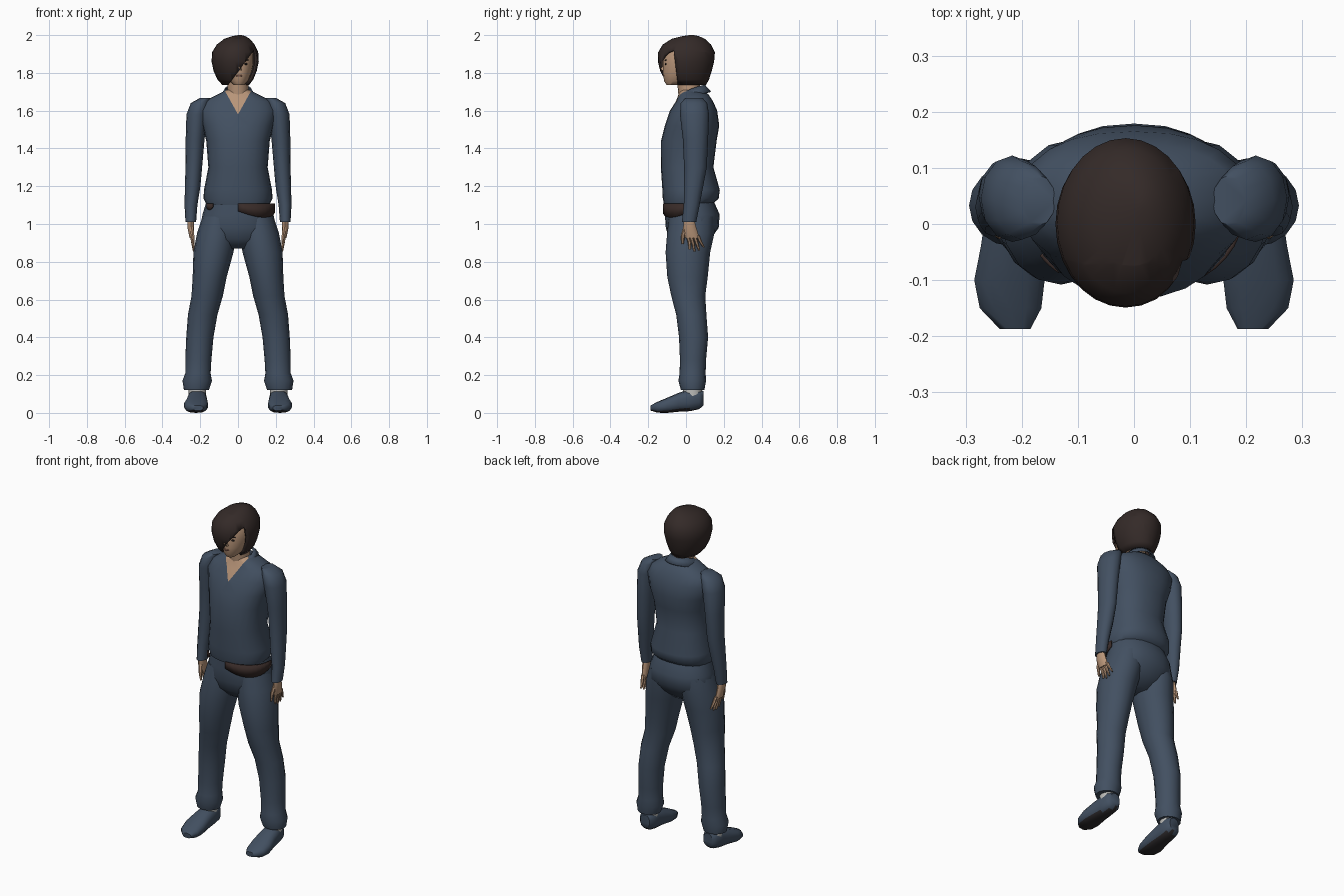
import bpy, bmesh
from math import sin, cos, pi, radians, copysign
from mathutils import Vector

cube = bpy.data.objects.get("Cube")
if cube:
    bpy.data.objects.remove(cube, do_unlink=True)


def material(name, r, g, b):
    m = bpy.data.materials.new(name)
    m.use_nodes = True
    m.diffuse_color = (r, g, b, 1)
    shader = m.node_tree.nodes["Principled BSDF"]
    shader.inputs["Base Color"].default_value = (r, g, b, 1)
    shader.inputs["Roughness"].default_value = 0.9
    return m


CLOTH = material("slate blue cloth", .055, .08, .12)
SKIN = material("skin", .48, .3, .19)
HAIR = material("dark brown hair", .034, .023, .021)
BELT = material("brown leather", .04, .024, .021)
LIPS = material("lips", .3, .14, .1)
EYES = material("dark eyes", .02, .015, .015)
SOCK = material("pale sock", .5, .5, .48)
SOLE = material("dark sole", .025, .022, .024)


def oval(a, rx, ry, power=2.0):
    """Point on a superellipse, angle zero facing the front."""
    bend = lambda v: copysign(abs(v) ** (2 / power), v)
    return rx * bend(sin(a)), -ry * bend(cos(a))


def finish(name, bm, mats, angle=50):
    bmesh.ops.recalc_face_normals(bm, faces=bm.faces)
    mesh = bpy.data.meshes.new(name)
    bm.to_mesh(mesh)
    bm.free()
    for m in mats:
        mesh.materials.append(m)
    ob = bpy.data.objects.new(name, mesh)
    bpy.context.collection.objects.link(ob)
    bpy.ops.object.select_all(action="DESELECT")
    ob.select_set(True)
    bpy.context.view_layer.objects.active = ob
    bpy.ops.object.shade_smooth_by_angle(angle=radians(angle))
    return ob


def loft_mesh(rings, side=1, n=16, power=2.0, along_y=False):
    """Skin closed rings given as (x, y, z, half width, half depth)."""
    bm = bmesh.new()
    loops = []
    for x, y, z, rx, ry in rings:
        loop = []
        for i in range(n):
            u, v = oval(2 * pi * i / n, rx, ry, power)
            co = (side * (x + u), y, z + v) if along_y else (side * (x + u), y + v, z)
            loop.append(bm.verts.new(co))
        loops.append(loop)
    for a, b in zip(loops, loops[1:]):
        for i in range(n):
            j = (i + 1) % n
            bm.faces.new((a[i], a[j], b[j], b[i]))
    bm.faces.new(loops[0])
    bm.faces.new(loops[-1])
    bmesh.ops.recalc_face_normals(bm, faces=bm.faces)
    return bm


def loft(name, rings, mat, **kw):
    return finish(name, loft_mesh(rings, **kw), [mat])


def strip(name, top, bottom, mat, thick):
    """Band between two rows of points."""
    bm = bmesh.new()
    rows = [[bm.verts.new(p) for p in row] for row in (top, bottom)]
    for i in range(len(top) - 1):
        bm.faces.new((rows[0][i], rows[0][i + 1], rows[1][i + 1], rows[1][i]))
    ob = finish(name, bm, [mat])
    mod = ob.modifiers.new("thickness", "SOLIDIFY")
    mod.thickness = thick
    mod.offset = 0


def cut(bm, co, no, keep=lambda c: True):
    faces = [f for f in bm.faces if keep(f.calc_center_median())]
    geom = faces + list({e for f in faces for e in f.edges}) + list({v for f in faces for v in f.verts})
    bmesh.ops.bisect_plane(bm, geom=geom, plane_co=Vector(co), plane_no=Vector(no))


# Shirt body with an open V neck
bm = loft_mesh([(0, .01, 1.1, .165, .125), (0, .025, 1.135, .183, .148),
                (0, .027, 1.18, .18, .152), (0, .006, 1.3, .157, .139),
                (0, .015, 1.44, .168, .147), (0, .032, 1.52, .188, .144),
                (0, .04, 1.6, .205, .125), (0, .045, 1.65, .18, .098),
                (0, .04, 1.685, .11, .08), (0, .03, 1.71, .06, .06)], n=24, power=2.3)
for s in (-1, 1):
    cut(bm, (0, 0, 1.58), (s * 1.8, 0, -1), lambda c: c.y < .02 and c.z > 1.51)
for f in bm.faces:
    c = f.calc_center_median()
    f.material_index = int(c.y < .02 and c.z > 1.58 + 1.8 * abs(c.x))
finish("shirt_body", bm, [CLOTH, SKIN])

# Collar wrapped round the neck, tips dropping at the front
top, bottom = [], []
for i in range(17):
    t = i / 8 - 1
    u, v = oval(pi + t * 2.5, 1, 1)
    top.append((.066 * u, .026 + .07 * v, 1.735 - .055 * t * t))
    bottom.append((.092 * u, .03 + .1 * v, 1.7 - .075 * t * t))
strip("collar", top, bottom, CLOTH, .008)

# Trouser seat
loft("trouser_seat", [(0, .015, 1.15, .16, .125), (0, .022, 1.11, .17, .13),
                      (0, .033, 1.05, .188, .145), (0, .033, .98, .2, .14),
                      (0, .02, .92, .16, .11), (0, .015, .87, .07, .06)],
     CLOTH, n=20, power=2.2)

# Belt pieces showing under the shirt hem
for name, start, end, drop in (("belt_flap", 0, 1.6, .065), ("belt_scrap", -1.0, -.72, .025)):
    top, bottom = [], []
    for i in range(11):
        t = i / 10
        u, v = oval(start + (end - start) * t, .193, .152, 2.2)
        top.append((u, .033 + v, 1.108))
        bottom.append((u, .033 + v, 1.1 - drop * sin(pi * (.12 + .8 * t)) ** .7))
    strip(name, top, bottom, BELT, .008)

# Limbs, the same on both sides
for label, s in (("left", 1), ("right", -1)):
    loft(label + "_trouser_leg",
         [(.1, .03, 1.04, .088, .12), (.112, .025, .95, .105, .125),
          (.13, .01, .85, .106, .118), (.15, .008, .72, .09, .107),
          (.163, .012, .62, .083, .09), (.187, .028, .52, .078, .08),
          (.202, .04, .4, .072, .077), (.21, .037, .28, .069, .069),
          (.212, .035, .21, .067, .069), (.216, .033, .17, .078, .073),
          (.22, .035, .12, .066, .062)], CLOTH, side=s)
    loft(label + "_sleeve",
         [(.17, .042, 1.668, .03, .045), (.2, .042, 1.64, .05, .07),
          (.217, .045, 1.58, .056, .077), (.227, .05, 1.45, .05, .067),
          (.234, .05, 1.3, .044, .06), (.24, .04, 1.2, .041, .051),
          (.249, .03, 1.1, .034, .042), (.25, .016, 1.01, .028, .038)],
         CLOTH, side=s, n=12)
    # Hand
    loft(label + "_palm",
         [(.25, .015, 1.03, .02, .026), (.25, .02, .98, .018, .035),
          (.245, .034, .925, .012, .037)], SKIN, side=s, n=10)
    for i, length in enumerate((.07, .08, .075, .06)):
        y = .006 + .019 * i
        loft(f"{label}_finger_{i + 1}",
             [(.245, y, .94, .01, .01), (.24, y + .012, .94 - length / 2, .009, .009),
              (.234, y + .014 + .006 * i, .935 - length, .005, .005)], SKIN, side=s, n=6)
    loft(label + "_thumb",
         [(.247, .0, .985, .012, .014), (.24, -.016, .94, .01, .011),
          (.235, -.018, .895, .005, .006)], SKIN, side=s, n=6)
    # Shoe with a dark underside
    bm = loft_mesh([(.21, .092, .077, .03, .038), (.212, .07, .072, .047, .052),
                    (.215, .02, .067, .05, .058), (.218, -.04, .056, .056, .05),
                    (.222, -.1, .04, .064, .04), (.22, -.15, .03, .056, .029),
                    (.212, -.187, .026, .028, .014)],
                   side=s, n=14, power=2.5, along_y=True)
    for f in bm.faces:
        f.material_index = int(f.normal.z < -.75)
    finish(label + "_shoe", bm, [CLOTH, SOLE])
    loft(label + "_sock", [(.215, .035, .09, .046, .05), (.215, .035, .16, .046, .05)],
         SOCK, side=s, n=12)

# Neck and head
loft("neck", [(0, .03, 1.6, .06, .06), (0, .018, 1.7, .056, .06),
              (0, .01, 1.79, .055, .06)], SKIN)
loft("head", [(.005, -.068, 1.735, .026, .034), (.005, -.048, 1.757, .048, .068),
              (.005, -.025, 1.8, .067, .097), (.005, -.007, 1.85, .078, .114),
              (.003, 0, 1.9, .08, .114), (0, .005, 1.95, .06, .085)], SKIN, n=20)
loft("nose", [(.005, -.113, 1.868, .007, .008), (.005, -.125, 1.83, .01, .017),
              (.005, -.118, 1.812, .015, .012)], SKIN, n=8)


# Painted face details
def spot(name, x, y, z, sx, sy, sz, mat):
    bm = bmesh.new()
    bmesh.ops.create_uvsphere(bm, u_segments=10, v_segments=6, radius=1)
    bmesh.ops.scale(bm, verts=bm.verts, vec=(sx, sy, sz))
    bmesh.ops.translate(bm, verts=bm.verts, vec=(x, y, z))
    finish(name, bm, [mat])


for label, s in (("left", 1), ("right", -1)):
    spot(label + "_eye", .005 + s * .034, -.107, 1.847, .014, .005, .005, EYES)
    spot(label + "_brow", .005 + s * .036, -.107, 1.868, .018, .005, .004, HAIR)
spot("mouth", .005, -.117, 1.785, .02, .005, .005, LIPS)

# Bobbed hair with a slanted fringe cut open over the face
bm = loft_mesh([(-.012, .01, 1.735, .07, .095), (-.014, .004, 1.765, .095, .118),
                (-.015, 0, 1.81, .114, .136), (-.015, 0, 1.86, .125, .149),
                (-.015, .003, 1.91, .122, .15), (-.012, .005, 1.95, .1, .128),
                (-.005, .012, 1.98, .068, .088), (.005, .025, 1.995, .033, .042),
                (.01, .03, 2.0, .008, .01)], n=28)
bmesh.ops.delete(bm, geom=[f for f in bm.faces if len(f.verts) > 4 and f.calc_center_median().z < 1.8],
                 context="FACES")
slope = 1.35
cut(bm, (-.045, 0, 1.745), (-slope, 0, 1))
cut(bm, (0, -.045, 1.75), (0, 1, .12))
for f in list(bm.faces):
    c = f.calc_center_median()
    under_fringe = c.z < 1.745 + slope * (c.x + .045)
    if under_fringe and c.y < -.045 - .12 * (c.z - 1.75) and c.z < 1.925:
        bm.faces.remove(f)
hair = finish("hair", bm, [HAIR])
shell = hair.modifiers.new("thickness", "SOLIDIFY")
shell.thickness = .012
shell.offset = -1
